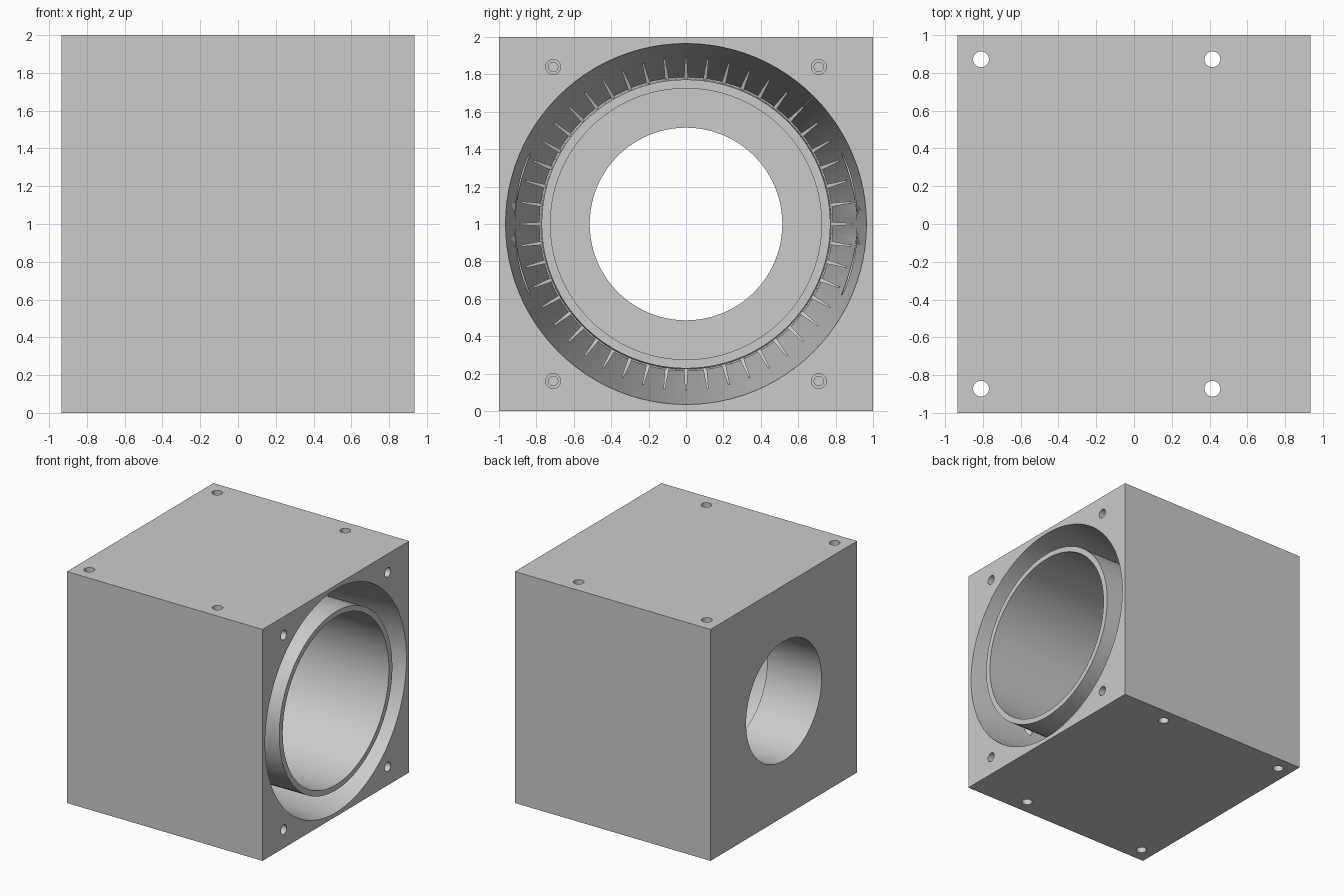
import bpy, bmesh
from math import pi, cos, sin, radians
from mathutils import Matrix, Vector

cube = bpy.data.objects.get("Cube")
if cube:
    bpy.data.objects.remove(cube, do_unlink=True)

grey = bpy.data.materials.new("light grey")
grey.use_nodes = True
colour = (0.6, 0.6, 0.6, 1)
grey.diffuse_color = colour
grey.node_tree.nodes["Principled BSDF"].inputs["Base Color"].default_value = colour

FRONT = 0.935              # half length along the duct axis
AXIS = Vector((0, 0, 1))   # centre of the duct


def add_object(name, bm):
    bmesh.ops.recalc_face_normals(bm, faces=bm.faces)
    mesh = bpy.data.meshes.new(name)
    bm.to_mesh(mesh)
    bm.free()
    mesh.materials.append(grey)
    obj = bpy.data.objects.new(name, mesh)
    bpy.context.collection.objects.link(obj)
    return obj


def lathe(name, profile, centre, ring=False, sides=96, upright=False):
    """Turn (along, radius) points about x, or about z when upright."""
    bm = bmesh.new()
    rows = []
    for along, r in profile:
        rows.append([bm.verts.new((along, r * cos(2 * pi * i / sides), r * sin(2 * pi * i / sides)))
                     for i in range(sides)])
    pairs = list(zip(rows, rows[1:]))
    if ring:
        pairs.append((rows[-1], rows[0]))
    else:
        bm.faces.new(rows[0])
        bm.faces.new(rows[-1])
    for a, b in pairs:
        for i in range(sides):
            j = (i + 1) % sides
            bm.faces.new((a[i], a[j], b[j], b[i]))
    turn = Matrix.Rotation(-pi / 2, 4, 'Y') if upright else Matrix.Identity(4)
    bm.transform(Matrix.Translation(centre) @ turn)
    return add_object(name, bm)


# Solid block
bm = bmesh.new()
bmesh.ops.create_cube(bm, size=2)
bm.transform(Matrix.Translation(AXIS) @ Matrix.Diagonal((FRONT, 1, 1, 1)))
block = add_object("housing_block", bm)

# Stepped bore and deep tapering ring channel
cutters = [
    lathe("bore_cutter", [(1.1, 0.725), (0.415, 0.725), (0.415, 0.73), (-0.415, 0.73),
                          (-0.415, 0.515), (-1.1, 0.515)], AXIS),
    lathe("channel_cutter", [(0.95, 0.772), (0.95, 0.9665), (-0.92, 0.785), (-0.92, 0.779)],
          AXIS, ring=True),
]

# Upright through holes and blind screw holes in the open end
for side in (-1, 1):
    for x in (-0.81, 0.415):
        cutters.append(lathe("through_hole_cutter", [(-0.1, 0.042), (2.1, 0.042)],
                             (x, side * 0.872, 0), sides=32, upright=True))
    for up in (-1, 1):
        cutters.append(lathe("screw_hole_cutter", [(0.1, 0.04), (-0.25, 0.04), (-0.25, 0.025), (-0.35, 0.025)],
                             (FRONT, side * 0.71, 1 + up * 0.84), sides=32))

for cutter in cutters:
    mod = block.modifiers.new("cut", 'BOOLEAN')
    mod.operation = 'DIFFERENCE'
    mod.solver = 'EXACT'
    mod.object = cutter
graph = bpy.context.evaluated_depsgraph_get()
cut_mesh = bpy.data.meshes.new_from_object(block.evaluated_get(graph))
block.modifiers.clear()
block.data = cut_mesh
for cutter in cutters:
    bpy.data.objects.remove(cutter, do_unlink=True)
block.data.materials.clear()
block.data.materials.append(grey)

# Thin radial ribs joining the inner tube to the channel wall
bm = bmesh.new()
outline = [(0.1, 0.776), (0.15, 0.9), (-0.88, 0.8), (-0.88, 0.776)]
half_widths = [0.011, 0.004, 0.004, 0.011]
RIBS = 48
for i in range(RIBS):
    spin = Matrix.Translation(AXIS) @ Matrix.Rotation(2 * pi * i / RIBS, 4, 'X')
    left, right = [[bm.verts.new(spin @ Vector((x, s * w, r))) for (x, r), w in zip(outline, half_widths)]
                   for s in (-1, 1)]
    bm.faces.new(left)
    bm.faces.new(right[::-1])
    for a in range(4):
        b = (a + 1) % 4
        bm.faces.new((left[a], right[a], right[b], left[b]))
add_object("channel_ribs", bm)

# Smooth the round walls, keep the edges crisp
bpy.ops.object.select_all(action='DESELECT')
block.select_set(True)
bpy.context.view_layer.objects.active = block
bpy.ops.object.shade_smooth_by_angle(angle=radians(30))
